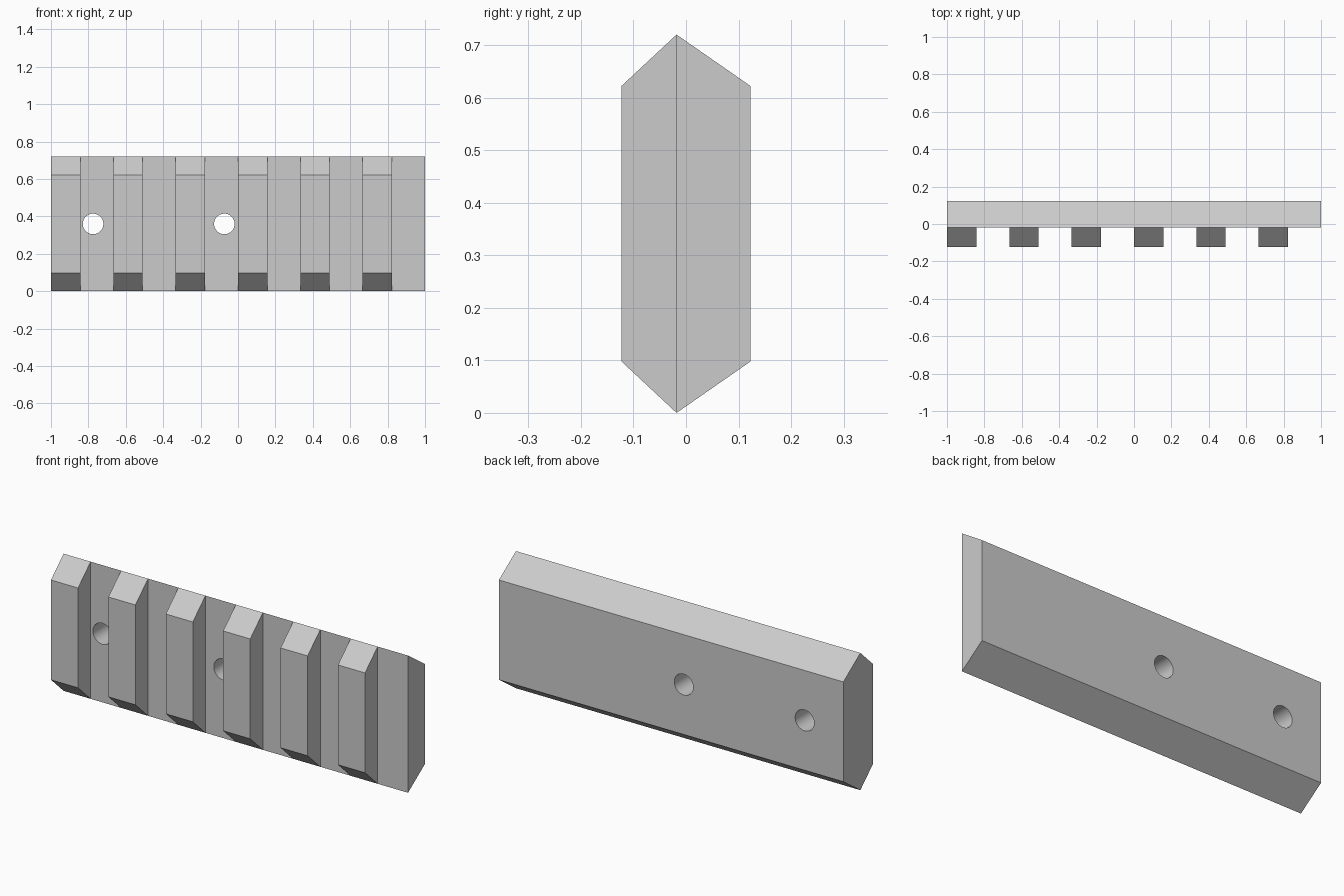
import bpy
import bmesh
from math import pi, radians

cube = bpy.data.objects.get("Cube")
if cube:
    bpy.data.objects.remove(cube, do_unlink=True)

grey = bpy.data.materials.new("plain_grey")
grey.use_nodes = True
GREY = (0.6, 0.6, 0.6, 1)
grey.diffuse_color = GREY
grey.node_tree.nodes["Principled BSDF"].inputs["Base Color"].default_value = GREY

HEIGHT, BEVEL = 0.72, 0.098
RIDGE, BACK, FRONT = -0.018, 0.123, -0.123
PITCH, TOOTH_WIDTH = 1 / 3, 0.157


def prism(name, x0, x1, y_outer):
    """Extrude a bevelled half-profile along x, from the ridge line to y_outer."""
    profile = [(RIDGE, 0), (y_outer, BEVEL), (y_outer, HEIGHT - BEVEL), (RIDGE, HEIGHT)]
    bm = bmesh.new()
    face = bm.faces.new([bm.verts.new((x0, y, z)) for y, z in profile])
    out = bmesh.ops.extrude_face_region(bm, geom=[face])
    moved = [v for v in out["geom"] if isinstance(v, bmesh.types.BMVert)]
    bmesh.ops.translate(bm, verts=moved, vec=(x1 - x0, 0, 0))
    bmesh.ops.recalc_face_normals(bm, faces=bm.faces)
    mesh = bpy.data.meshes.new(name)
    bm.to_mesh(mesh)
    bm.free()
    mesh.materials.append(grey)
    obj = bpy.data.objects.new(name, mesh)
    bpy.context.collection.objects.link(obj)
    return obj


# Back plate
plate = prism("back_plate", -1, 1, BACK)

# Two round bolt holes through the plate
for x in (-0.775, -0.073):
    bpy.ops.mesh.primitive_cylinder_add(
        vertices=48, radius=0.055, depth=1,
        location=(x, 0, HEIGHT / 2), rotation=(pi / 2, 0, 0))
    cutter = bpy.context.object
    cutter.name = "hole_cutter"
    cutter.hide_render = True
    cutter.data.materials.append(grey)
    cut = plate.modifiers.new("bolt_hole", 'BOOLEAN')
    cut.operation = 'DIFFERENCE'
    cut.solver = 'EXACT'
    cut.object = cutter
    bpy.ops.object.select_all(action='DESELECT')
    plate.select_set(True)
    bpy.context.view_layer.objects.active = plate
    bpy.ops.object.modifier_apply(modifier=cut.name)
    bpy.data.objects.remove(cutter, do_unlink=True)

bpy.ops.object.shade_smooth_by_angle(angle=radians(30))

# Evenly spaced front teeth, leaving the last groove open at the end
for i in range(6):
    x = -1 + i * PITCH
    prism(f"tooth_{i + 1}", x, x + TOOTH_WIDTH, FRONT)
